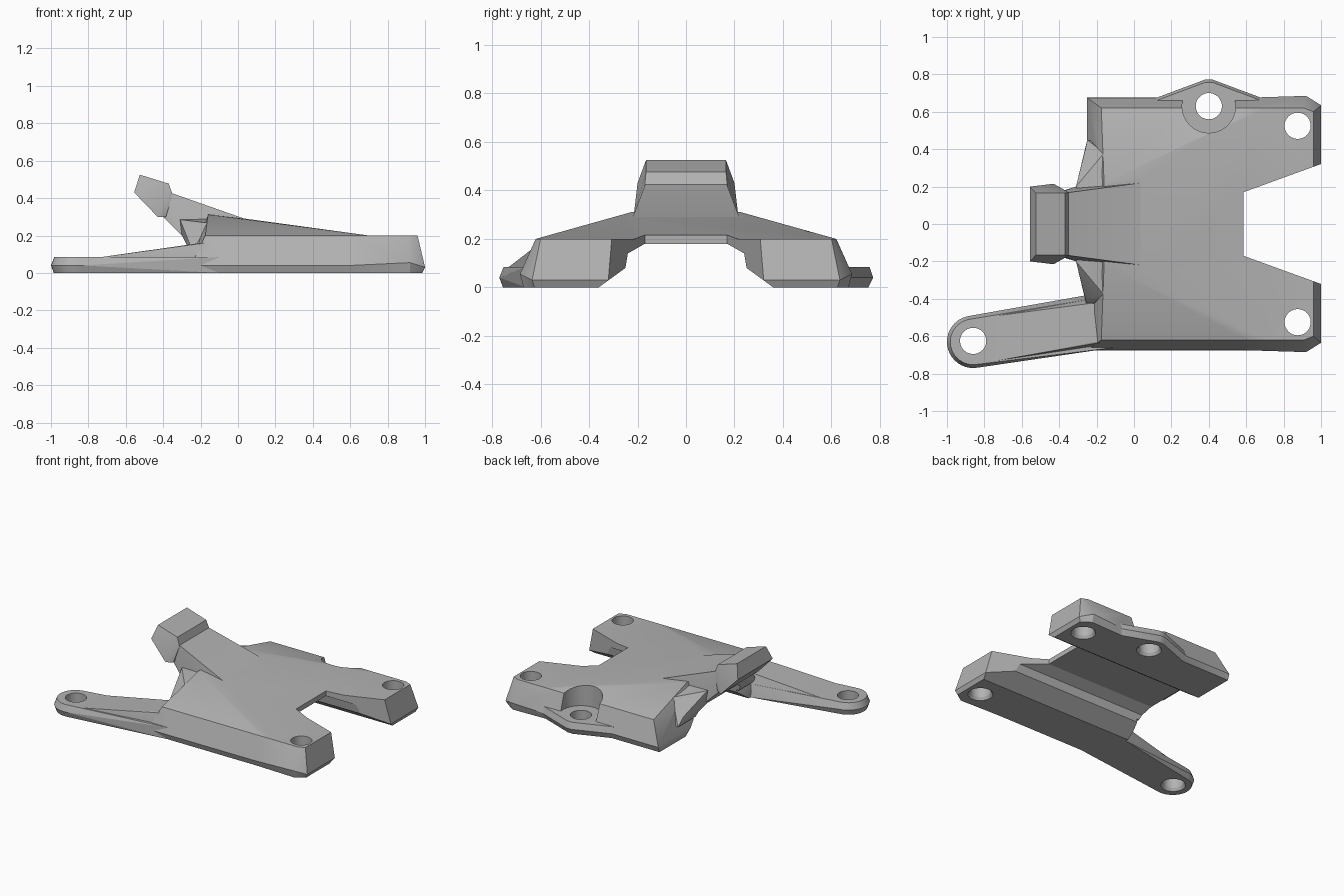
import bpy, bmesh, math

if "Cube" in bpy.data.objects:
    bpy.data.objects.remove(bpy.data.objects["Cube"])

grey = bpy.data.materials.new("grey_metal")
grey.diffuse_color = (0.45, 0.45, 0.45, 1)
grey.use_nodes = True
grey.node_tree.nodes["Principled BSDF"].inputs["Base Color"].default_value = grey.diffuse_color


def finish(name, bm):
    bmesh.ops.recalc_face_normals(bm, faces=bm.faces)
    mesh = bpy.data.meshes.new(name)
    bm.to_mesh(mesh)
    bm.free()
    mesh.materials.append(grey)
    obj = bpy.data.objects.new(name, mesh)
    bpy.context.collection.objects.link(obj)
    return obj


def hull(name, points, mirror=False):
    """Convex block around the points, optionally mirrored across y = 0."""
    bm = bmesh.new()
    for x, y, z in points:
        bm.verts.new((x, y, z))
        if mirror:
            bm.verts.new((x, -y, z))
    res = bmesh.ops.convex_hull(bm, input=bm.verts[:])
    junk = {v for v in res["geom_interior"] + res["geom_unused"]
            if isinstance(v, bmesh.types.BMVert) and v.is_valid}
    bmesh.ops.delete(bm, geom=list(junk), context='VERTS')
    bmesh.ops.dissolve_limit(bm, angle_limit=0.01, verts=bm.verts[:], edges=bm.edges[:])
    return finish(name, bm)


def prism(name, points, offset):
    """Polygon extruded along an offset vector."""
    bm = bmesh.new()
    face = bm.faces.new([bm.verts.new(p) for p in points])
    out = bmesh.ops.extrude_face_region(bm, geom=[face])
    bmesh.ops.translate(bm, vec=offset,
                        verts=[v for v in out["geom"] if isinstance(v, bmesh.types.BMVert)])
    return finish(name, bm)


def ring(x, y, z, r, n=40):
    return [(x + r * math.cos(2 * math.pi * i / n),
             y + r * math.sin(2 * math.pi * i / n), z) for i in range(n)]


def combine(target, other, operation):
    mod = target.modifiers.new("join", 'BOOLEAN')
    mod.operation, mod.object, mod.solver = operation, other, 'EXACT'
    bpy.context.view_layer.objects.active = target
    bpy.ops.object.modifier_apply(modifier=mod.name)
    bpy.data.objects.remove(other)


# Main plate with raised middle and sloped outer walls
bracket = hull("bracket", [
    (-.25, .66, 0), (-.25, .3, 0), (.72, .66, 0), (.72, .3, 0),
    (-.25, .675, .04), (-.25, .3, .04), (.72, .675, .04),
    (-.175, .62, .2), (.7, .62, .2), (-.16, .38, .267),
    (.04, .25, .29), (-.16, .22, .312)], True)

# Front pair of feet
for side, s in (("left", 1), ("right", -1)):
    foot = hull(side + "_foot", [(x, y * s, z) for x, y, z in [
        (.6, .66, 0), (.6, .15, 0), (.92, .67, 0), (.985, .625, 0), (.985, .15, 0),
        (.6, .675, .04), (.8, .675, .04), (.92, .685, .055), (1, .635, .03), (1, .15, .03),
        (.6, .62, .2), (.91, .62, .2), (.96, .6, .2), (.96, .15, .2), (.6, .15, .2)]])
    combine(bracket, foot, 'UNION')

# Web between the plate and the tab
combine(bracket, hull("web", [
    (-.16, .38, .267), (-.31, .2, .285), (-.25, .45, .1), (-.26, .4, .16), (-.3, .2, .2),
    (-.27, .3, .17), (-.05, .4, .1), (-.05, .2, .29)], True), 'UNION')

# Long arm with round end, then its rising upper wedge
ax, ay = -.86, -.63
combine(bracket, hull("arm", ring(ax, ay, 0, .125) + ring(ax, ay, .04, .14) + ring(ax, ay, .085, .122) + [
    (-.25, -.66, 0), (-.25, -.38, 0), (-.25, -.675, .04), (-.25, -.39, .04),
    (-.25, -.655, .085), (-.25, -.405, .085),
    (-.1, -.66, 0), (-.1, -.38, 0), (-.1, -.66, .085), (-.1, -.4, .085)]), 'UNION')
combine(bracket, hull("arm_wedge", [
    (-.73, -.73, .085), (-.73, -.49, .085), (-.73, -.7, .05), (-.73, -.53, .05),
    (-.22, -.65, .085), (-.22, -.4, .085), (-.2, -.63, .16), (-.2, -.42, .16),
    (-.1, -.62, .17), (-.1, -.42, .17), (-.1, -.64, .06), (-.1, -.42, .06)]), 'UNION')

# Upturned tab: neck and head
combine(bracket, hull("tab_neck", [
    (-.35, .168, .425), (.04, .22, .288), (-.35, .185, .31), (-.42, .165, .32),
    (-.31, .2, .21), (-.28, .2, .18), (0, .22, .19)], True), 'UNION')
combine(bracket, hull("tab_head", [
    (-.525, .165, .525), (-.37, .165, .477), (-.35, .17, .42),
    (-.555, .2, .43), (-.43, .215, .3), (-.385, .19, .3)], True), 'UNION')

# Low pointed flange on the rear side
flange = []
for z, inset in ((0, .02), (.04, 0), (.085, .015)):
    flange += [(.12, .675 - inset, z), (.38, .772 - inset, z), (.42, .772 - inset, z),
               (.68, .675 - inset, z), (.12, .55, z), (.68, .55, z)]
combine(bracket, hull("flange", flange), 'UNION')

# Channel along the underside and notch between the feet
half = [(.43, -.05), (.36, 0), (.25, .08), (.24, .14), (.17, .18)]
profile = half + [(-y, z) for y, z in reversed(half)]
combine(bracket, prism("channel", [(-.7, y, z) for y, z in profile], (1.9, 0, 0)), 'DIFFERENCE')
combine(bracket, prism("notch", [(.585, -.17, -.1), (1.1, -.357, -.1), (1.1, .357, -.1),
                                 (.585, .17, -.1)], (0, 0, .6)), 'DIFFERENCE')

# Counterbore above the flange, then the four screw holes
combine(bracket, hull("counterbore", ring(.4, .63, .085, .143) + ring(.4, .63, .6, .143)), 'DIFFERENCE')
for x, y in ((.875, .525), (.875, -.525), (ax, ay + .005), (.4, .63)):
    combine(bracket, hull("hole", ring(x, y, -.1, .07) + ring(x, y, .6, .07)), 'DIFFERENCE')
    combine(bracket, hull("countersink", ring(x, y, -.01, .088) + ring(x, y, .02, .07)), 'DIFFERENCE')

# Smooth the round parts, keep edges sharp
bpy.ops.object.select_all(action='DESELECT')
bracket.select_set(True)
bpy.context.view_layer.objects.active = bracket
bpy.ops.object.shade_smooth_by_angle(angle=math.radians(20))
